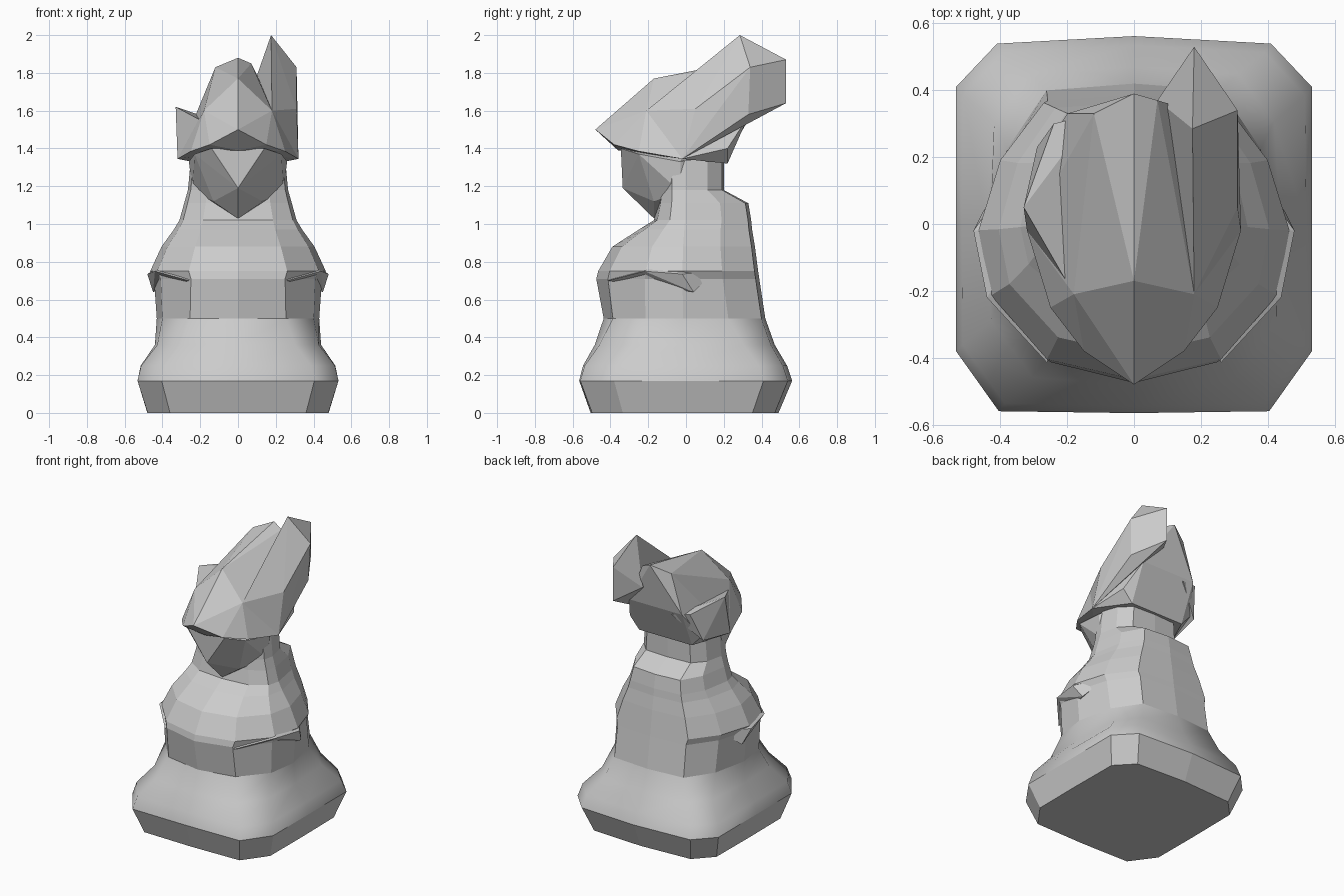
import bpy, bmesh

if "Cube" in bpy.data.objects:
    bpy.data.objects.remove(bpy.data.objects["Cube"])

def finish(name, bm):
    bmesh.ops.recalc_face_normals(bm, faces=bm.faces[:])
    me = bpy.data.meshes.new(name)
    bm.to_mesh(me)
    bm.free()
    ob = bpy.data.objects.new(name, me)
    bpy.context.collection.objects.link(ob)
    return ob

def hull(name, points, mirrored=()):
    """Faceted solid around a few corner points."""
    bm = bmesh.new()
    pts = list(points)
    for x, y, z in mirrored:
        pts += [(x, y, z), (-x, y, z)]
    for p in pts:
        bm.verts.new(p)
    res = bmesh.ops.convex_hull(bm, input=bm.verts[:])
    junk = {v for v in res["geom_interior"] + res["geom_unused"]
            if isinstance(v, bmesh.types.BMVert)}
    bmesh.ops.delete(bm, geom=list(junk), context='VERTS')
    bmesh.ops.dissolve_limit(bm, angle_limit=0.03, verts=bm.verts[:], edges=bm.edges[:])
    return finish(name, bm)

# half outlines, front centre to back centre: round torso and chamfered plinth
TORSO = [(0, -1), (.56, -.87), (.92, -.46), (1, -.04), (.86, .5), (.58, .95), (0, 1)]
PLINTH = [(0, -1.01), (.76, -1), (1, -.68), (1, 0), (1, .73), (.77, .96), (0, 1)]

def loft(name, rings, smooth_from, smooth_to):
    """Skin the rings; faces between the two heights are smooth, the rest flat."""
    bm = bmesh.new()
    loops = []
    for z, hx, front, back, t in rings:
        half = []
        for (ax, ay), (bx, by) in zip(TORSO, PLINTH):
            x, y = ax + (bx - ax) * t, ay + (by - ay) * t
            half.append((x * hx, y * (front if y < 0 else back)))
        outline = half + [(-x, y) for x, y in half[-2:0:-1]]
        loops.append([bm.verts.new((x, y, z)) for x, y in outline])
    n = len(loops[0])
    for a, b in zip(loops, loops[1:]):
        for i in range(n):
            j = (i + 1) % n
            f = bm.faces.new((a[i], a[j], b[j], b[i]))
            f.smooth = smooth_from < f.calc_center_median().z < smooth_to
    bm.faces.new(loops[0])
    bm.faces.new(loops[-1])
    return finish(name, bm)

# robe flaring into the plinth: z, half width, front, back, plinth blend
loft("robe_and_base", [
    (0, .48, .50, .49, .95),
    (.17, .532, .56, .562, 1),
    (.25, .515, .54, .535, .95),
    (.36, .44, .48, .47, .65),
    (.50, .43, .435, .42, .15),
    (.71, .445, .475, .388, 0),
    (.75, .465, .465, .382, 0),
    (.88, .405, .39, .365, 0),
    (.97, .34, .25, .35, .1),
    (1.02, .31, .17, .345, .2),
    (1.11, .285, .15, .33, .2),
    (1.18, .265, .14, .20, .3),
    (1.34, .25, .14, .20, .3)], .17, .50)

# sleeve cuffs overhanging the waist
for side, s in (("right", 1), ("left", -1)):
    hull(side + "_sleeve", [(s * x, y, z) for x, y, z in (
        (.26, -.415, .70), (.44, -.22, .75), (.48, -.02, .735), (.45, .04, .64),
        (.20, -.20, .80), (.30, 0, .85), (.36, .15, .75))])

# face with pointed beard
hull("head_and_beard", [(0, -.335, 1.19), (0, -.17, 1.03)],
     [(.14, -.345, 1.40), (.23, -.25, 1.37), (.26, -.03, 1.33), (.13, -.17, 1.12),
      (.24, -.03, 1.17), (.20, .10, 1.35)])

# slouched hat: crown, raised fold on one side, drooping fold on the other
hull("hat_crown",
     [(0, -.48, 1.50), (0, -.17, 1.77), (0, .39, 1.88), (-.12, .33, 1.83),
      (.07, .37, 1.85), (0, -.36, 1.39)],
     [(.25, -.25, 1.385), (.15, -.38, 1.42), (.18, -.21, 1.60), (.32, -.02, 1.345),
      (.20, .22, 1.32), (.27, .22, 1.40), (.20, .33, 1.57)])
hull("hat_raised_fold",
     [(.18, -.21, 1.60), (.175, .285, 2.0), (.31, .05, 1.61), (.31, .34, 1.83),
      (.18, .53, 1.87), (.18, .53, 1.64), (.32, -.02, 1.345), (.07, .37, 1.70),
      (.30, .33, 1.58)])
hull("hat_drooping_fold",
     [(-.33, .05, 1.62), (-.32, -.02, 1.345), (-.20, .03, 1.55), (-.29, .23, 1.38),
      (-.24, .30, 1.57), (-.18, -.21, 1.54), (-.12, .33, 1.55)])
